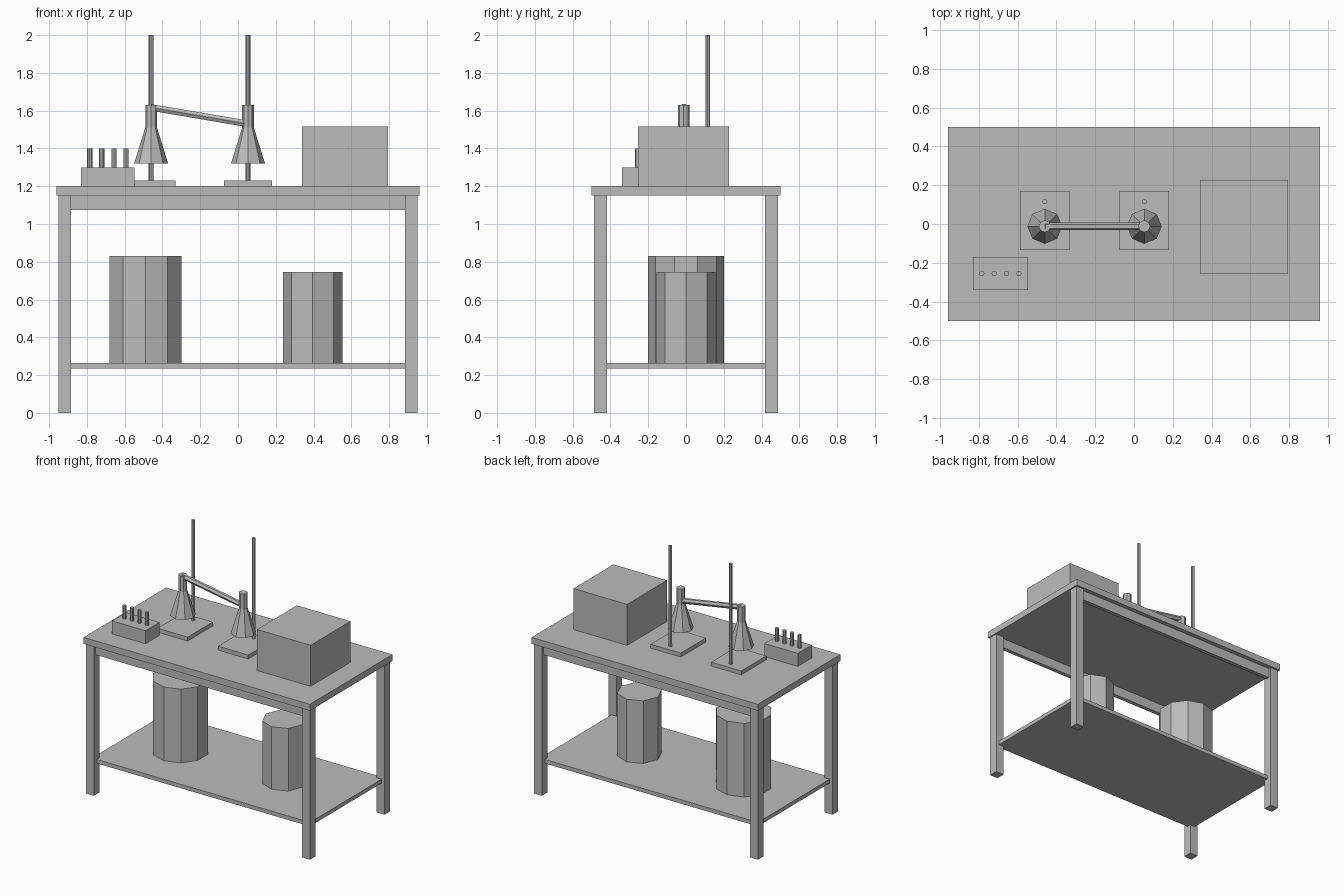
import bpy
from math import pi
from mathutils import Vector

cube = bpy.data.objects.get("Cube")
if cube:
    bpy.data.objects.remove(cube, do_unlink=True)

GREY = (0.5, 0.5, 0.5, 1)
grey = bpy.data.materials.new("plain grey")
grey.use_nodes = True
grey.diffuse_color = GREY
grey.node_tree.nodes["Principled BSDF"].inputs["Base Color"].default_value = GREY


def finish(name):
    ob = bpy.context.object
    ob.name = ob.data.name = name
    ob.data.materials.append(grey)
    return ob


def box(name, low, high):
    """Box between two opposite corners."""
    low, high = Vector(low), Vector(high)
    bpy.ops.mesh.primitive_cube_add(size=1, location=(low + high) / 2)
    ob = finish(name)
    for v in ob.data.vertices:
        v.co *= high - low
    return ob


def prism(name, start, end, r1, r2=None, sides=8):
    """Straight or tapered prism between two points."""
    start, end = Vector(start), Vector(end)
    axis = end - start
    bpy.ops.mesh.primitive_cone_add(
        vertices=sides, radius1=r1, radius2=r1 if r2 is None else r2,
        depth=axis.length, location=(start + end) / 2,
        rotation=Vector((0, 0, 1)).rotation_difference(axis).to_euler())
    return finish(name)


# Table: top, legs, long rails and lower shelf
box("tabletop", (-0.96, -0.5, 1.15), (0.96, 0.5, 1.2))
for sx, side in ((-1, "right"), (1, "left")):
    for sy, end in ((-1, "front"), (1, "back")):
        x, y = sx * 0.917, sy * 0.452
        box(f"{end}_{side}_leg", (x - 0.034, y - 0.034, 0), (x + 0.034, y + 0.034, 1.15))
for sy, end in ((-1, "front"), (1, "back")):
    y = sy * 0.452
    box(f"{end}_rail", (-0.9, y - 0.015, 1.075), (0.9, y + 0.015, 1.15))
box("lower_shelf", (-0.925, -0.45, 0.235), (0.925, 0.45, 0.265))

# Drums on the shelf
prism("large_drum", (-0.49, 0, 0.265), (-0.49, 0, 0.83), 0.2, sides=10)
prism("small_drum", (0.395, 0, 0.265), (0.395, 0, 0.745), 0.157)

# Flask stands
for x, side in ((-0.46, "right"), (0.053, "left")):
    box(f"{side}_stand_base", (x - 0.128, -0.135, 1.2), (x + 0.128, 0.17, 1.23))
    prism(f"{side}_stand_rod", (x, 0.115, 1.23), (x, 0.115, 2), 0.013)
    prism(f"{side}_flask_body", (x, -0.012, 1.32), (x, -0.012, 1.53), 0.09, 0.025)
    prism(f"{side}_flask_neck", (x, -0.012, 1.51), (x, -0.012, 1.63), 0.031)
prism("connecting_tube", (-0.46, -0.012, 1.617), (0.053, -0.012, 1.53), 0.02, sides=6)

# Instrument case
box("instrument_case", (0.34, -0.255, 1.2), (0.795, 0.228, 1.515))

# Test tube rack
box("tube_rack", (-0.83, -0.34, 1.2), (-0.547, -0.17, 1.3))
for i in range(4):
    x = -0.785 + i * 0.064
    prism(f"test_tube_{i + 1}", (x, -0.255, 1.28), (x, -0.255, 1.4), 0.014)
